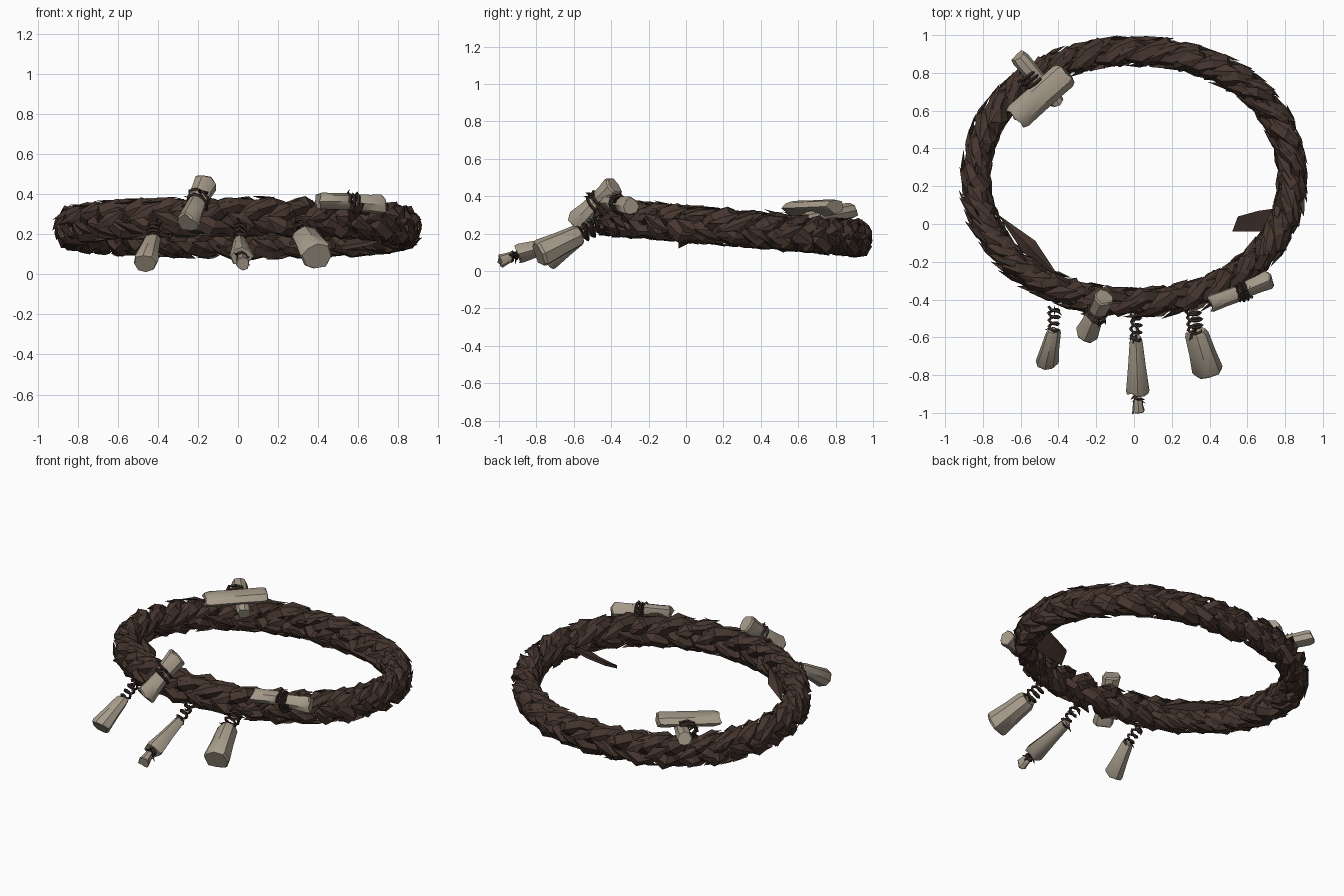
import bpy, bmesh, math, random
from mathutils import Vector

if "Cube" in bpy.data.objects:
    bpy.data.objects.remove(bpy.data.objects["Cube"])

random.seed(7)
Z = Vector((0, 0, 1))


def material(name, rgb):
    m = bpy.data.materials.new(name)
    m.diffuse_color = (*rgb, 1)
    m.use_nodes = True
    m.node_tree.nodes["Principled BSDF"].inputs["Base Color"].default_value = m.diffuse_color
    return m


BROWN = material("dark brown leather", (0.062, 0.037, 0.028))
CORD = material("darker cord", (0.038, 0.025, 0.019))
WOOD = material("pale driftwood", (0.38, 0.325, 0.255))


def finish(bm, name, mat, smooth=False):
    bmesh.ops.recalc_face_normals(bm, faces=bm.faces)
    me = bpy.data.meshes.new(name)
    bm.to_mesh(me)
    bm.free()
    me.materials.append(mat)
    ob = bpy.data.objects.new(name, me)
    bpy.context.collection.objects.link(ob)
    if smooth:
        bpy.ops.object.select_all(action='DESELECT')
        ob.select_set(True)
        bpy.context.view_layer.objects.active = ob
        bpy.ops.object.shade_smooth_by_angle(angle=math.radians(35))
    return ob


def loft(bm, rings, closed=False):
    """Skin rings of points; cap the ends when the loft is open."""
    vs = [[bm.verts.new(p) for p in r] for r in rings]
    n = len(vs[0])
    for i in range(len(vs) if closed else len(vs) - 1):
        a, b = vs[i], vs[(i + 1) % len(vs)]
        for k in range(n):
            bm.faces.new((a[k], a[(k + 1) % n], b[(k + 1) % n], b[k]))
    if not closed:
        bm.faces.new(vs[0])
        bm.faces.new(vs[-1])


def leaf(bm, c, along, normal, length, width, thick):
    """Flattened lozenge chip of leather."""
    d = along.normalized()
    s = normal.cross(d).normalized()
    n = d.cross(s)
    e = [bm.verts.new(c + v) for v in (d * length, s * width, -d * length, -s * width)]
    t, u = bm.verts.new(c + n * thick), bm.verts.new(c - n * thick)
    for k in range(4):
        bm.faces.new((e[k], e[(k + 1) % 4], t))
        bm.faces.new((e[(k + 1) % 4], e[k], u))


# Tilted oval centre line of the wreath
def centre(t):
    f = lambda v: math.copysign(abs(v) ** 0.95, v)
    y = 0.25 + 0.665 * f(math.sin(t))
    return Vector((0.835 * f(math.cos(t)), y, 0.25 - 0.085 * (y - 0.03)))


def frame(t):
    tan = (centre(t + 0.02) - centre(t - 0.02)).normalized()
    out = tan.cross(Z).normalized()
    return centre(t), tan, out, out.cross(tan)


# Three plaited strands
PERIODS, STEPS, SIDES = 11, 9, 6


def strand_point(t, phase):
    c, tan, out, up = frame(t)
    a = t * PERIODS + phase
    return c + out * 0.036 * math.sin(2 * a) + up * 0.06 * math.sin(a)


for j in range(3):
    bm = bmesh.new()
    phase = j * math.tau / 3
    rings = []
    for i in range(PERIODS * STEPS):
        t = math.tau * i / (PERIODS * STEPS)
        p = strand_point(t, phase)
        d = (strand_point(t + 0.01, phase) - strand_point(t - 0.01, phase)).normalized()
        out = frame(t)[2]
        up = d.cross(out).normalized()
        out = up.cross(d)
        r = 0.046 * random.uniform(0.88, 1.15)
        rings.append([p + (out * math.cos(k * math.tau / SIDES) + up * math.sin(k * math.tau / SIDES))
                      * r * random.uniform(0.85, 1.12) for k in range(SIDES)])
    loft(bm, rings, closed=True)
    finish(bm, f"braid_strand_{j + 1}", BROWN)

# Ragged chips overlapping the plait, slanting in chevrons
bm = bmesh.new()
for i in range(210):
    t = math.tau * (i + random.random()) / 210
    c, tan, out, up = frame(t)
    phi = i * 2.4 + random.uniform(-0.3, 0.3)
    n = out * math.cos(phi) + up * math.sin(phi)
    pos = c + out * 0.073 * math.cos(phi) + up * 0.09 * math.sin(phi)
    slant = 0.5 * (1 if math.sin(phi) > 0 else -1)
    leaf(bm, pos, tan + n.cross(tan) * slant + n * random.uniform(-0.15, 0.15), n,
         random.uniform(0.07, 0.11), random.uniform(0.03, 0.042), 0.013)
finish(bm, "leather_chips", BROWN)

# Loose strap ends at the joint on the right and inner left
bm = bmesh.new()
for a, b, w in (((0.86, 0.10, 0.27), (0.60, -0.31, 0.31), 0.06),
                ((0.83, 0.02, 0.20), (0.64, -0.22, 0.22), 0.05),
                ((-0.72, 0.05, 0.27), (-0.39, -0.29, 0.29), 0.045)):
    a, b = Vector(a), Vector(b)
    leaf(bm, (a + b) / 2, b - a, Z, (b - a).length / 2, w, 0.035)
finish(bm, "overlapping_straps", BROWN)
bm = bmesh.new()
loft(bm, [[Vector(p) + Vector((0, 0, dz)) for p, dz in
           ((p0, 0.01), (p1, 0.01), (p1, -0.01), (p0, -0.01))]
          for p0, p1 in (((0.52, -0.04, 0.13), (0.55, 0.04, 0.17)),
                         ((0.64, -0.04, 0.15), (0.66, 0.07, 0.20)),
                         ((0.80, -0.04, 0.20), (0.80, 0.09, 0.25)))])
finish(bm, "strap_end_flap", BROWN)


# Rough wooden pegs: start, end, start radius, end radius, flattening
def peg(name, a, b, r0, r1, flat=1.0):
    a, b = Vector(a), Vector(b)
    d = (b - a).normalized()
    side = d.cross(Z).normalized()
    up = side.cross(d)
    n = 8
    rough = [random.uniform(0.86, 1.12) for _ in range(n)]
    tips = [random.uniform(-0.012, 0.012) for _ in range(n)]
    rings = []
    for f, s in ((0, 0.86), (0.08, 1), (0.5, 0.97), (0.94, 1), (1, 0.88)):
        r = (r0 + (r1 - r0) * f) * s
        rings.append([a.lerp(b, f) + d * tips[k] * (abs(f - 0.5) * 2)
                      + (side * math.cos(k * math.tau / n) + up * flat * math.sin(k * math.tau / n))
                      * r * rough[k] for k in range(n)])
    bm = bmesh.new()
    loft(bm, rings)
    return finish(bm, name, WOOD, smooth=True)


peg("left_hanging_peg", (-0.425, -0.56, 0.18), (-0.465, -0.74, 0.055), 0.035, 0.06)
peg("middle_hanging_peg", (0.01, -0.60, 0.175), (0.02, -0.90, 0.09), 0.03, 0.06)
peg("middle_tip_bead", (0.02, -0.925, 0.08), (0.025, -0.995, 0.05), 0.024, 0.036)
peg("right_hanging_peg", (0.325, -0.57, 0.195), (0.39, -0.79, 0.09), 0.06, 0.082)
peg("front_peg_upper", (-0.155, -0.385, 0.46), (-0.20, -0.475, 0.37), 0.06, 0.05)
peg("front_peg_lower", (-0.20, -0.475, 0.37), (-0.25, -0.59, 0.255), 0.045, 0.062)
peg("side_peg_inner", (0.40, -0.42, 0.365), (0.55, -0.365, 0.365), 0.048, 0.045)
peg("side_peg_outer", (0.595, -0.35, 0.355), (0.725, -0.295, 0.345), 0.042, 0.052)
peg("back_long_peg", (-0.63, 0.56, 0.335), (-0.36, 0.80, 0.345), 0.07, 0.07, 0.65)
peg("back_cross_peg", (-0.61, 0.89, 0.325), (-0.40, 0.64, 0.275), 0.046, 0.04)


# Thin cords wound round an axis, with frayed knots
def cord(name, a, b, radius, turns):
    a, b = Vector(a), Vector(b)
    d = (b - a).normalized()
    side = d.cross(Z).normalized()
    up = side.cross(d)
    bm = bmesh.new()
    rings = []
    steps = turns * 8
    for i in range(steps + 1):
        ang = i * math.tau / 8
        o = side * math.cos(ang) + up * math.sin(ang)
        p = a.lerp(b, i / steps) + o * radius * random.uniform(0.85, 1.15)
        rings.append([p + (o * math.cos(q) + d * math.sin(q)) * 0.009
                      for q in (0, math.tau / 4, math.tau / 2, math.tau * 3 / 4)])
    loft(bm, rings)
    for i in range(5):
        o = side * random.uniform(-1, 1) + up * random.uniform(-1, 1)
        leaf(bm, a.lerp(b, random.random()) + o * radius, o + d * 0.5, d + side * 0.3,
             0.03, 0.012, 0.006)
    finish(bm, name, CORD)


cord("left_peg_cord", (-0.42, -0.44, 0.24), (-0.425, -0.58, 0.17), 0.026, 4)
cord("middle_peg_cord", (0.01, -0.48, 0.25), (0.01, -0.63, 0.165), 0.026, 4)
cord("right_peg_cord", (0.31, -0.46, 0.25), (0.33, -0.59, 0.19), 0.036, 4)
cord("bead_cord", (0.02, -0.89, 0.09), (0.02, -0.94, 0.075), 0.02, 2)
cord("front_peg_cord", (-0.19, -0.455, 0.39), (-0.212, -0.50, 0.345), 0.056, 2)
cord("side_peg_cord", (0.545, -0.37, 0.36), (0.605, -0.345, 0.355), 0.045, 3)
cord("back_peg_cord", (-0.57, 0.79, 0.32), (-0.52, 0.73, 0.31), 0.05, 3)
